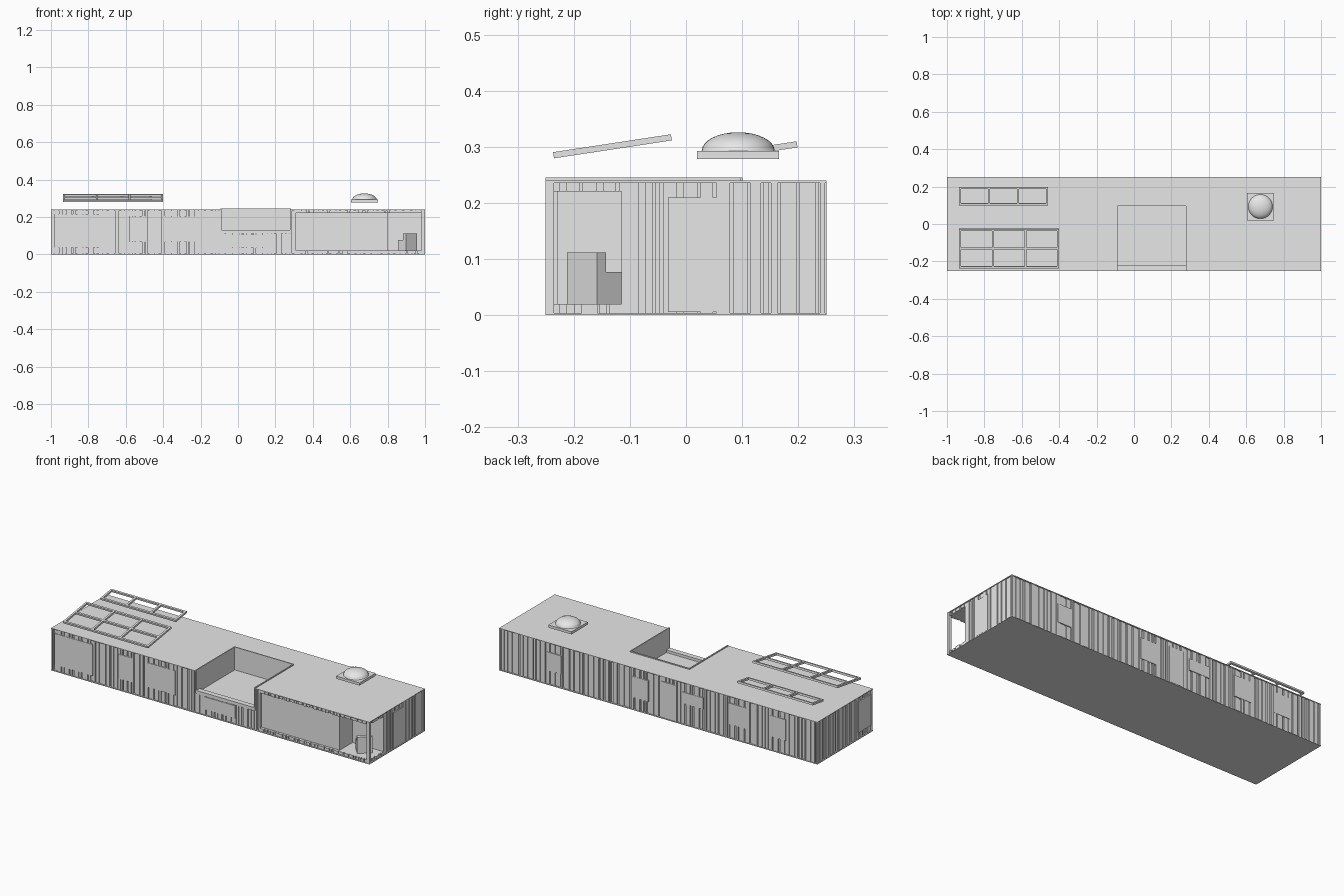
import bpy, bmesh, math, random
from mathutils import Matrix, Vector

random.seed(4)
default_cube = bpy.data.objects.get("Cube")
if default_cube:
    bpy.data.objects.remove(default_cube, do_unlink=True)

grey = bpy.data.materials.new("plain grey")
grey.use_nodes = True
colour = (0.8, 0.8, 0.8, 1)
grey.diffuse_color = colour
grey.node_tree.nodes["Principled BSDF"].inputs["Base Color"].default_value = colour


def finish(name, bm):
    mesh = bpy.data.meshes.new(name)
    bm.to_mesh(mesh)
    bm.free()
    mesh.materials.append(grey)
    obj = bpy.data.objects.new(name, mesh)
    bpy.context.collection.objects.link(obj)
    return obj


def boxes(name, extents):
    """One object from boxes given as (x0, x1, y0, y1, z0, z1)."""
    bm = bmesh.new()
    for x0, x1, y0, y1, z0, z1 in extents:
        centre = Vector((x0 + x1, y0 + y1, z0 + z1)) / 2
        size = Matrix.Diagonal((x1 - x0, y1 - y0, z1 - z0, 1))
        bmesh.ops.create_cube(bm, size=1, matrix=Matrix.Translation(centre) @ size)
    return finish(name, bm)


# Overall sizes
L, W, H = 1.0, 0.25, 0.24
IN = 0.011                      # cladding depth
TX0, TX1, TY, TZ = -0.09, 0.28, 0.098, 0.115   # roof terrace
BX, BY, B0, B1 = 0.80, -0.115, 0.02, 0.22      # corner balcony
GX = 0.31                       # left edge of the long glazing
xi, yi = L - IN, W - IN

# Main volumes
boxes("floor_slab", [(-L, L, -W, W, 0, 0.004)])
boxes("core_walls", [
    (-xi, TX0, -yi, yi, 0, H),
    (TX0, TX1, -yi, yi, 0, TZ),
    (TX0, TX1, TY, yi, TZ, H),
    (TX1, GX, -yi, yi, 0, H),
    (GX, BX, -W + 0.02, yi, 0, H),
    (BX, xi, BY, yi, 0, H),
])
boxes("roof", [
    (-L, TX0, -W, W, H - 0.004, H),
    (TX0, TX1, TY, W, H - 0.004, H),
    (TX1, L, -W, W, H - 0.004, H),
])

# Corner balcony and surround of the long opening
boxes("balcony_floor", [(BX, xi, -yi, BY, 0, B0)])
boxes("balcony_ceiling", [(BX, xi, -yi, BY, B1, H)])
boxes("opening_beams", [(GX, xi, -yi, -W + 0.02, z, z + B0) for z in (0, B1)])
boxes("corner_post", [(L - 0.018, L, -W, -W + 0.015, 0, H)])

# Terrace lining and front ledge
rim = H + 0.005
boxes("terrace_lining", [
    (TX0 - 0.003, TX0 + 0.003, -W, TY, TZ, rim),
    (TX1 - 0.003, TX1 + 0.003, -W, TY, TZ, rim),
    (TX0, TX1, TY - 0.003, TY + 0.003, TZ, rim),
])
boxes("terrace_ledge", [(TX0, TX1, -W, -0.22, TZ - 0.004, 0.13)])


# Irregular vertical boards
def board_spans(a, b):
    t = a
    while t < b:
        end = min(t + random.uniform(0.008, 0.032), b)
        yield t, end, random.uniform(0.004, 0.009)
        t = end + random.choice((0.004, 0.006, 0.012))


def cladding(name, axis, side, runs):
    parts = []
    for a, b, z0, z1 in runs:
        for s, e, depth in board_spans(a, b):
            inner = yi if axis == "x" else xi
            lo, hi = sorted((side * inner, side * (inner + depth)))
            parts.append((s, e, lo, hi, z0, z1) if axis == "x" else (lo, hi, s, e, z0, z1))
    boxes(name, parts)


cladding("front_cladding", "x", -1, [
    (-L, TX0, 0, H), (TX0, TX1, 0, TZ), (TX1, GX, 0, H), (GX, L, 0, B0), (GX, L, B1, H)])
cladding("back_cladding", "x", 1, [(-L, L, 0, H)])
cladding("left_cladding", "y", 1, [(BY, W, 0, H), (-W, BY, 0, B0), (-W, BY, B1, H)])
cladding("right_cladding", "y", -1, [(-W, W, 0, H)])

# Windows and doors
f = W - 0.001
boxes("front_windows", [(a, b, -f, -yi, z0, z1) for a, b, z0, z1 in (
    (-0.98, -0.74, 0.037, 0.215), (-0.58, -0.49, 0.066, 0.205),
    (-0.40, -0.22, 0.066, 0.205), (-0.04, 0.155, 0.035, 0.107))])
boxes("back_windows", [(a, b, yi, f, z0, z1) for a, b, z0, z1 in (
    (0.61, 0.70, 0.08, 0.185), (0.065, 0.165, 0.07, 0.19), (-0.28, -0.15, 0.12, 0.185),
    (-0.55, -0.44, 0.08, 0.2), (-0.80, -0.70, 0.08, 0.2))])
boxes("back_door", [(-0.11, -0.02, yi, f, 0.006, 0.21)])
boxes("left_door", [(xi, L - 0.001, -0.032, 0.063, 0.006, 0.21)])
boxes("right_window", [(-L + 0.001, -xi, -0.235, -0.12, 0.037, 0.215)])


# Tilted open panel frames
def panel_frame(name, x0, x1, y0, y1, z, cols, rows):
    tilt = math.atan(0.152)
    w, d, t, h = (x1 - x0) / 2, (y1 - y0) / 2 / math.cos(tilt), 0.0055, 0.0055
    parts = []
    for i in range(cols + 1):
        x = -w + t + i * 2 * (w - t) / cols
        parts.append((x - t, x + t, -d, d, -h, h))
    for j in range(rows + 1):
        y = -d + t + j * 2 * (d - t) / rows
        parts.append((-w, w, y - t, y + t, -h, h))
    obj = boxes(name, parts)
    obj.location = ((x0 + x1) / 2, (y0 + y1) / 2, z)
    obj.rotation_euler.x = tilt


panel_frame("front_panel_frame", -0.935, -0.40, -0.236, -0.026, 0.301, 3, 2)
panel_frame("back_panel_frame", -0.935, -0.46, 0.10, 0.198, 0.297, 3, 1)

# Domed skylight
sx, sy, half = 0.676, 0.093, 0.073
boxes("skylight_base", [(sx - half, sx + half, sy - half, sy + half, 0.278, 0.293)])
bm = bmesh.new()
bmesh.ops.create_uvsphere(bm, u_segments=32, v_segments=16, radius=1)
bmesh.ops.bisect_plane(bm, geom=bm.verts[:] + bm.edges[:] + bm.faces[:],
                       plane_co=(0, 0, 0), plane_no=(0, 0, 1), clear_inner=True)
bmesh.ops.transform(bm, matrix=Matrix.Diagonal((0.065, 0.065, 0.033, 1)), verts=bm.verts)
for face in bm.faces:
    face.smooth = True
dome = finish("skylight_dome", bm)
dome.location = (sx, sy, 0.293)

# Balcony armchair, turned towards the inner corner
chair = boxes("balcony_armchair", [
    (-0.04, 0.04, -0.031, 0.031, 0, 0.057),
    (-0.04, 0.04, -0.031, -0.010, 0, 0.092)])
chair.location = (0.906, -0.162, B0)
chair.rotation_euler.z = math.radians(42)
